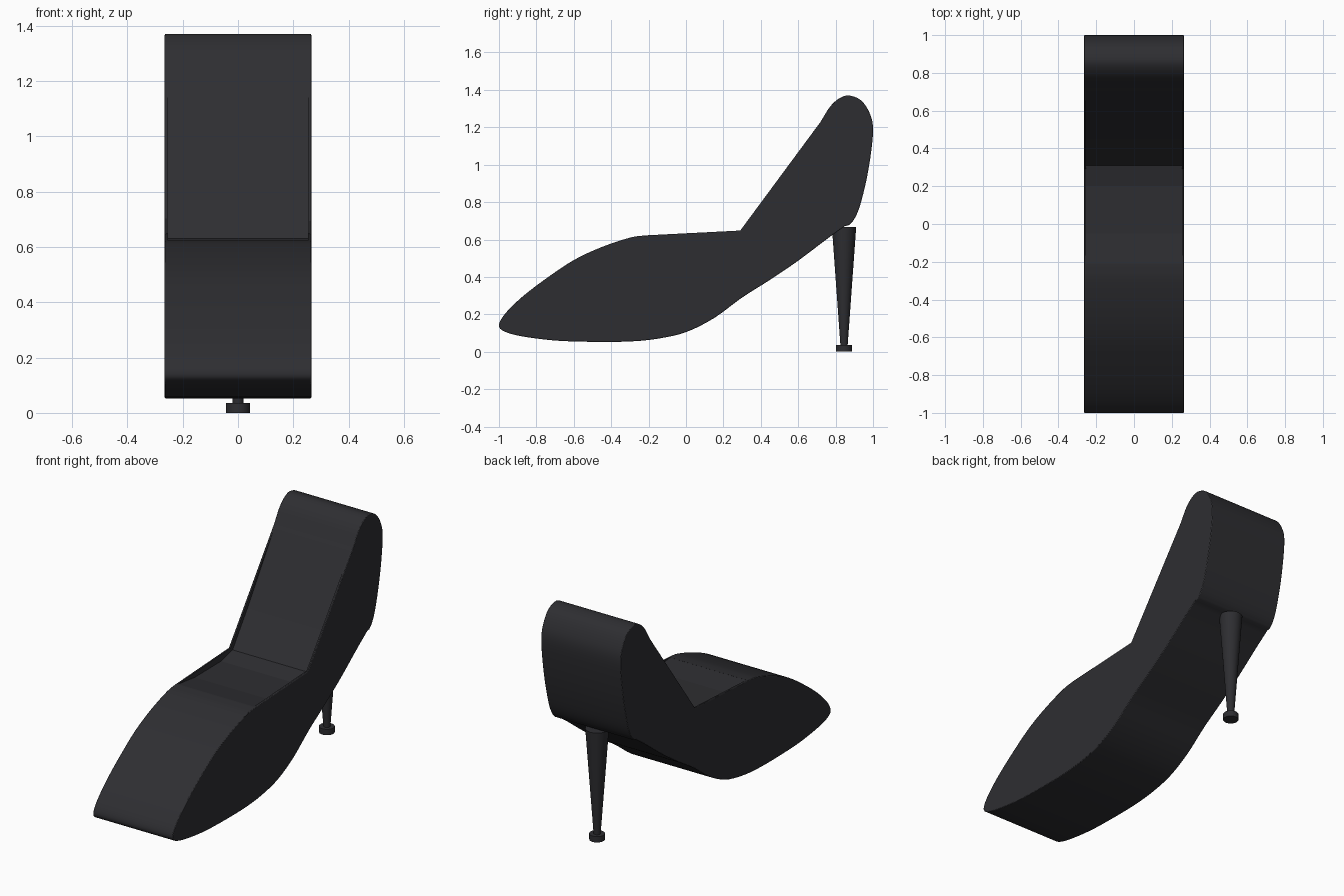
import bpy, bmesh
from mathutils import Vector

if "Cube" in bpy.data.objects:
    bpy.data.objects.remove(bpy.data.objects["Cube"])

W = 0.265

black = bpy.data.materials.new("black_leather")
black.diffuse_color = (0.027, 0.027, 0.031, 1)
black.use_nodes = True
black.node_tree.nodes["Principled BSDF"].inputs["Base Color"].default_value = black.diffuse_color


def smooth_path(pts, steps=4):
    """Catmull-Rom samples through one smooth stretch of the outline."""
    p = [Vector(q) for q in pts]
    p = [2 * p[0] - p[1]] + p + [2 * p[-1] - p[-2]]
    out = []
    for i in range(1, len(p) - 2):
        a, b, c, d = p[i - 1:i + 3]
        for k in range(steps):
            t = k / steps
            out.append(0.5 * (2 * b + (c - a) * t + (2 * a - 5 * b + 4 * c - d) * t * t
                              + (3 * b - a - 3 * c + d) * t ** 3))
    return out


def prism(name, outline, half):
    """Extrude a y-z outline across the width."""
    bm = bmesh.new()
    face = bm.faces.new([bm.verts.new((-half, y, z)) for y, z in outline])
    res = bmesh.ops.extrude_face_region(bm, geom=[face])
    moved = [v for v in res["geom"] if isinstance(v, bmesh.types.BMVert)]
    bmesh.ops.translate(bm, verts=moved, vec=(2 * half, 0, 0))
    bmesh.ops.recalc_face_normals(bm, faces=bm.faces)
    me = bpy.data.meshes.new(name)
    bm.to_mesh(me)
    bm.free()
    ob = bpy.data.objects.new(name, me)
    bpy.context.collection.objects.link(ob)
    me.materials.append(black)
    return ob


def shade(ob):
    bpy.ops.object.select_all(action='DESELECT')
    ob.select_set(True)
    bpy.context.view_layer.objects.active = ob
    bpy.ops.object.shade_smooth_by_angle(angle=0.6)


# Shoe body: sole and rounded toe, straight throat line, tall heel counter
sole_and_toe = [(.85, .672), (.75, .6), (.6, .487), (.45, .385), (.3, .29), (.15, .18),
                (0, .105), (-.15, .07), (-.3, .055), (-.5, .053), (-.7, .06), (-.88, .083),
                (-.97, .108), (-1, .14), (-.97, .2), (-.88, .29), (-.75, .39), (-.6, .49),
                (-.45, .56), (-.3, .61), (-.22, .622)]
counter = [(.72, 1.23), (.77, 1.31), (.82, 1.355), (.87, 1.37), (.935, 1.345), (.98, 1.28),
           (1, 1.2), (.99, 1.07), (.965, .92), (.93, .78), (.9, .71), (.872, .677)]
outline = smooth_path(sole_and_toe) + [(-.22, .622), (.29, .648)] + smooth_path(counter) + [(.872, .677)]
body = prism("shoe_body", outline, W)
bev = body.modifiers.new("rim", 'BEVEL')
bev.width = 0.004
bev.segments = 2
bev.angle_limit = 1.3

# Shallow recess along the foot opening
scoop = [(-.21, .622), (-.05, .602), (.2, .604), (.31, .63), (.45, .825), (.71, 1.217), (.6, 1.3), (0, 1.0)]
cutter = prism("opening_cutter", scoop, W - 0.012)
cutter.hide_render = True
cutter.hide_set(True)
cut = body.modifiers.new("opening", 'BOOLEAN')
cut.operation = 'DIFFERENCE'
cut.solver = 'EXACT'
cut.object = cutter
shade(body)

# Tapered heel and its tip
for name, z0, z1, r0, r1 in [("heel", .03, .668, .019, .065), ("heel_tip", 0, .035, .043, .043)]:
    bpy.ops.mesh.primitive_cone_add(vertices=32, radius1=r0, radius2=r1, depth=z1 - z0,
                                    location=(0, .845, (z0 + z1) / 2))
    ob = bpy.context.object
    ob.name = name
    ob.data.materials.append(black)
    shade(ob)
